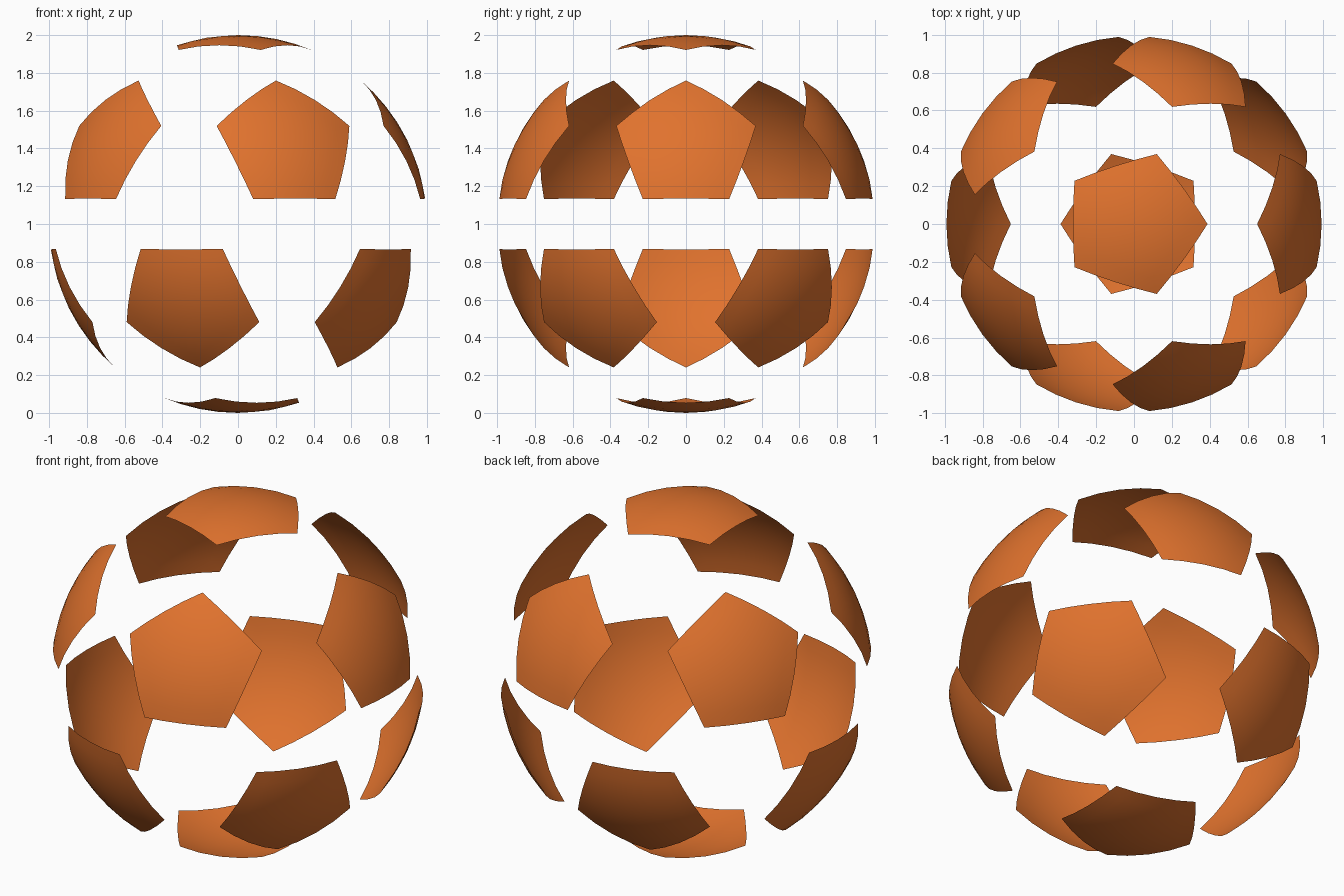
import bpy, bmesh
from math import sin, cos, pi, atan, radians
from mathutils import Matrix, Vector

if "Cube" in bpy.data.objects:
    bpy.data.objects.remove(bpy.data.objects["Cube"])

R = 1.0                      # ball radius
SPREAD = radians(22.85)      # angle from panel centre to corner

orange = bpy.data.materials.new("orange")
orange.diffuse_color = (0.75, 0.17, 0.027, 1)
orange.use_nodes = True
orange.node_tree.nodes["Principled BSDF"].inputs["Base Color"].default_value = orange.diffuse_color

# One spherical pentagon: five triangles, subdivided and pushed onto the sphere
bm = bmesh.new()
centre = bm.verts.new((0, 0, cos(SPREAD)))
rim = [bm.verts.new((sin(SPREAD) * cos(2 * pi * i / 5),
                     sin(SPREAD) * sin(2 * pi * i / 5), cos(SPREAD)))
       for i in range(5)]
for i in range(5):
    bm.faces.new((centre, rim[i], rim[(i + 1) % 5]))
bmesh.ops.subdivide_edges(bm, edges=bm.edges[:], cuts=3, use_grid_fill=True)
for v in bm.verts:
    v.co = v.co.normalized() * R
for f in bm.faces:
    f.smooth = True
panel = bpy.data.meshes.new("panel")
bm.to_mesh(panel)
bm.free()
panel.materials.append(orange)


def place(name, tilt, azimuth, spin=0.0):
    ob = bpy.data.objects.new(name, panel)
    ob.matrix_world = (Matrix.Translation((0, 0, R)) @ Matrix.Rotation(azimuth, 4, 'Z')
                       @ Matrix.Rotation(tilt, 4, 'Y') @ Matrix.Rotation(spin, 4, 'Z'))
    bpy.context.collection.objects.link(ob)


# Twelve panels at the corners of an icosahedron
TILT = atan(2)
place("top_panel", 0, 0)
place("bottom_panel", pi, 0)
for k in range(5):
    place(f"upper_panel_{k + 1}", TILT, 2 * pi * k / 5, pi)
    place(f"lower_panel_{k + 1}", pi - TILT, 2 * pi * k / 5 + pi / 5)
